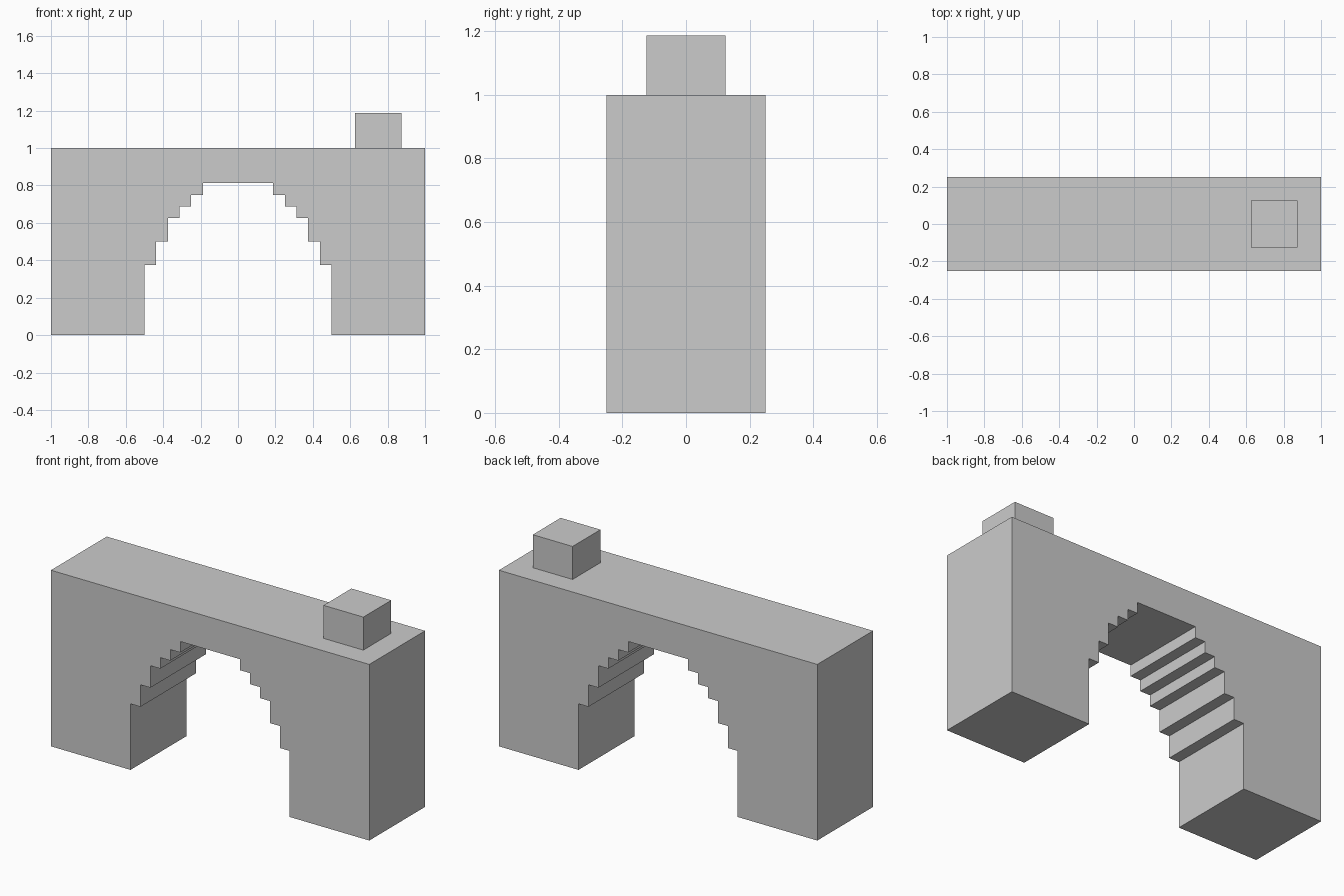
import bpy
import bmesh

cube = bpy.data.objects.get("Cube")
if cube:
    bpy.data.objects.remove(cube, do_unlink=True)

U = 1 / 16  # grid step of the whole model

stone = bpy.data.materials.new("light_grey_stone")
stone.use_nodes = True
colour = (0.6, 0.6, 0.6, 1)
stone.diffuse_color = colour
stone.node_tree.nodes["Principled BSDF"].inputs["Base Color"].default_value = colour


def extruded(name, profile, half_depth):
    """Extrude an x-z outline, given in grid steps, along y."""
    bm = bmesh.new()
    face = bm.faces.new([bm.verts.new((x * U, -half_depth * U, z * U)) for x, z in profile])
    result = bmesh.ops.extrude_face_region(bm, geom=[face])
    moved = [v for v in result["geom"] if isinstance(v, bmesh.types.BMVert)]
    bmesh.ops.translate(bm, verts=moved, vec=(0, 2 * half_depth * U, 0))
    bmesh.ops.recalc_face_normals(bm, faces=bm.faces)
    mesh = bpy.data.meshes.new(name)
    bm.to_mesh(mesh)
    bm.free()
    mesh.materials.append(stone)
    obj = bpy.data.objects.new(name, mesh)
    bpy.context.collection.objects.link(obj)
    return obj


# Bridge with a stepped arch: each step is (half width, ceiling height)
steps = [(8, 6), (7, 8), (6, 10), (5, 11), (4, 12), (3, 13)]
right_half = [(16, 16), (16, 0), (8, 0)]
for i, (x, z) in enumerate(steps):
    right_half.append((x, z))
    if i + 1 < len(steps):
        right_half.append((steps[i + 1][0], z))
left_half = [(-x, z) for x, z in reversed(right_half)]
extruded("stepped_arch_bridge", right_half + left_half, 4)

# Small block standing on the deck
extruded("deck_block", [(10, 16), (14, 16), (14, 19), (10, 19)], 2)
